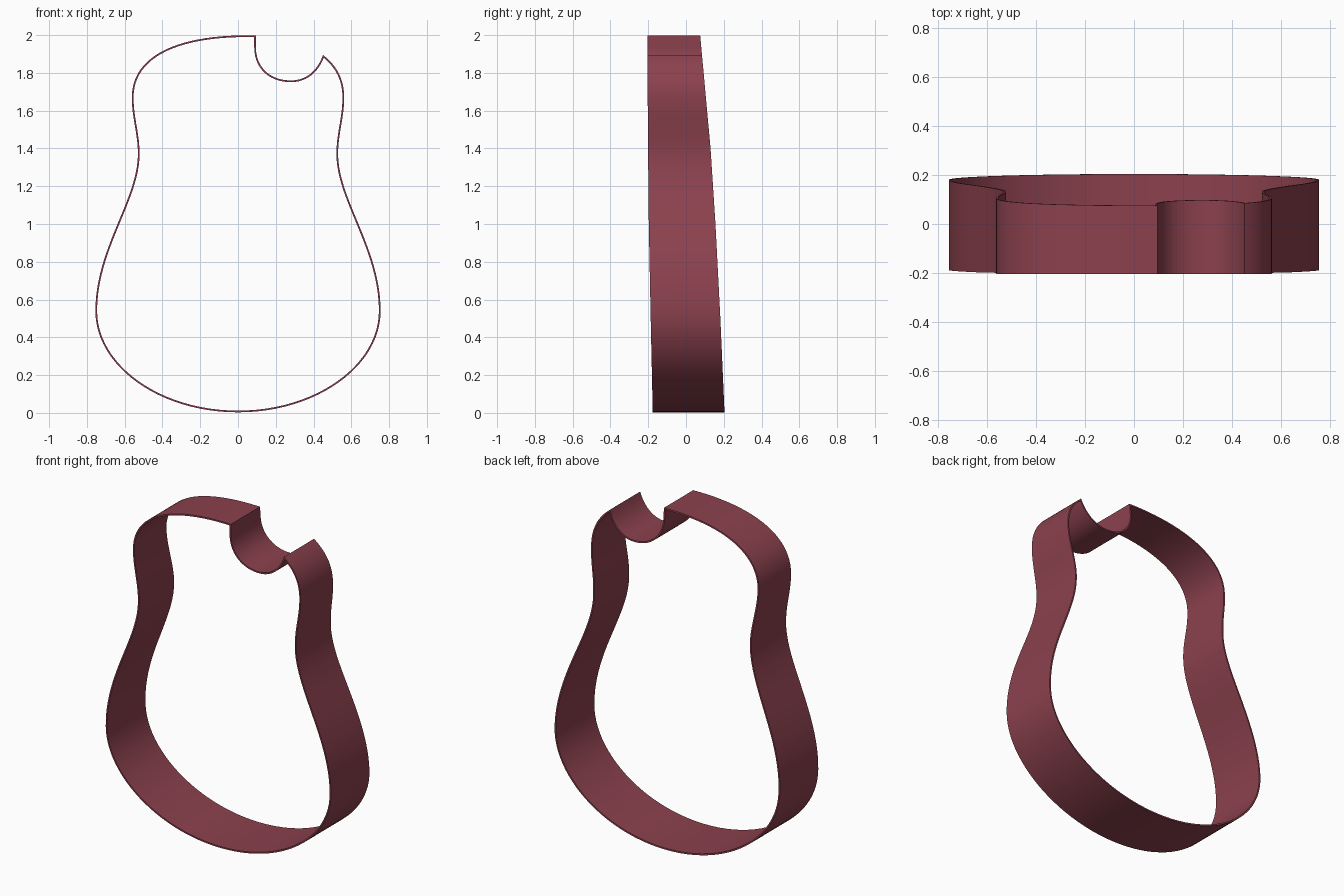
import bpy, bmesh, math
from mathutils import Vector

if "Cube" in bpy.data.objects:
    bpy.data.objects.remove(bpy.data.objects["Cube"])

WALL = 0.009

# outline as bezier segments in (x, z), counter-clockwise from the bottom centre
BOTTOM, WIDE = (0, 0.003), (0.755, 0.54)
WAIST, SHOULDER = (0.53, 1.37), (0.562, 1.67)
half = [
    (BOTTOM, (0.42, 0.003), (0.755, 0.25), WIDE),
    (WIDE, (0.755, 0.87), (0.53, 1.13), WAIST),
    (WAIST, (0.53, 1.48), (0.562, 1.56), SHOULDER),
]
top = [
    (SHOULDER, (0.562, 1.77), (0.52, 1.84), (0.45, 1.895)),              # horn
    ((0.45, 1.895), (0.42, 1.81), (0.36, 1.76), (0.28, 1.76)),           # cutaway
    ((0.28, 1.76), (0.17, 1.76), (0.095, 1.83), (0.095, 1.935)),
    ((0.095, 1.935), (0.095, 1.957), (0.095, 1.978), (0.095, 1.998)),
    ((0.095, 1.998), (-0.30, 2.008), (-0.562, 1.90), (-0.562, 1.67)),    # left shoulder
]
mirrored = [tuple((-x, z) for x, z in reversed(s)) for s in reversed(half)]


def bezier(seg, n=24):
    a, b, c, d = (Vector(p) for p in seg)
    for i in range(n):
        t = i / n
        u = 1 - t
        yield a * u**3 + b * 3 * u * u * t + c * 3 * u * t * t + d * t**3


def lerp_table(table, z):
    for (z0, y0), (z1, y1) in zip(table, table[1:]):
        if z <= z1:
            return y0 + (y1 - y0) * (z - z0) / (z1 - z0)
    return table[-1][1]


def front_y(z):
    return lerp_table([(0, -0.176), (0.5, -0.187), (1, -0.197), (1.5, -0.202), (2, -0.204)], z)


def back_y(z):
    return lerp_table([(0, 0.204), (0.5, 0.182), (1, 0.156), (1.4, 0.13), (1.76, 0.097), (2, 0.075)], z)


outer = [p for s in half + top + mirrored for p in bezier(s)]

# inner outline, offset with mitred corners
inner = []
for i, p in enumerate(outer):
    d0 = (p - outer[i - 1]).normalized()
    d1 = (outer[(i + 1) % len(outer)] - p).normalized()
    n0, n1 = Vector((-d0.y, d0.x)), Vector((-d1.y, d1.x))
    m = (n0 + n1).normalized()
    inner.append(p + m * WALL / max(m.dot(n0), 0.4))

# bent side wall, tapering towards the neck end
bm = bmesh.new()
rings = []
for o, q in zip(outer, inner):
    rings.append([bm.verts.new(c) for c in (
        (o.x, front_y(o.y), o.y), (o.x, back_y(o.y), o.y),
        (q.x, back_y(q.y), q.y), (q.x, front_y(q.y), q.y))])
for i, r in enumerate(rings):
    s = rings[(i + 1) % len(rings)]
    for k in range(4):
        j = (k + 1) % 4
        bm.faces.new((r[k], s[k], s[j], r[j]))
bmesh.ops.recalc_face_normals(bm, faces=bm.faces)
mesh = bpy.data.meshes.new("guitar_body_sides")
bm.to_mesh(mesh)
bm.free()
body = bpy.data.objects.new("guitar_body_sides", mesh)
bpy.context.collection.objects.link(body)

mat = bpy.data.materials.new("dark red wood")
mat.diffuse_color = (0.26, 0.053, 0.076, 1)
mat.use_nodes = True
mat.node_tree.nodes["Principled BSDF"].inputs["Base Color"].default_value = mat.diffuse_color
mesh.materials.append(mat)

bpy.context.view_layer.objects.active = body
body.select_set(True)
bpy.ops.object.shade_smooth_by_angle(angle=math.radians(35))
